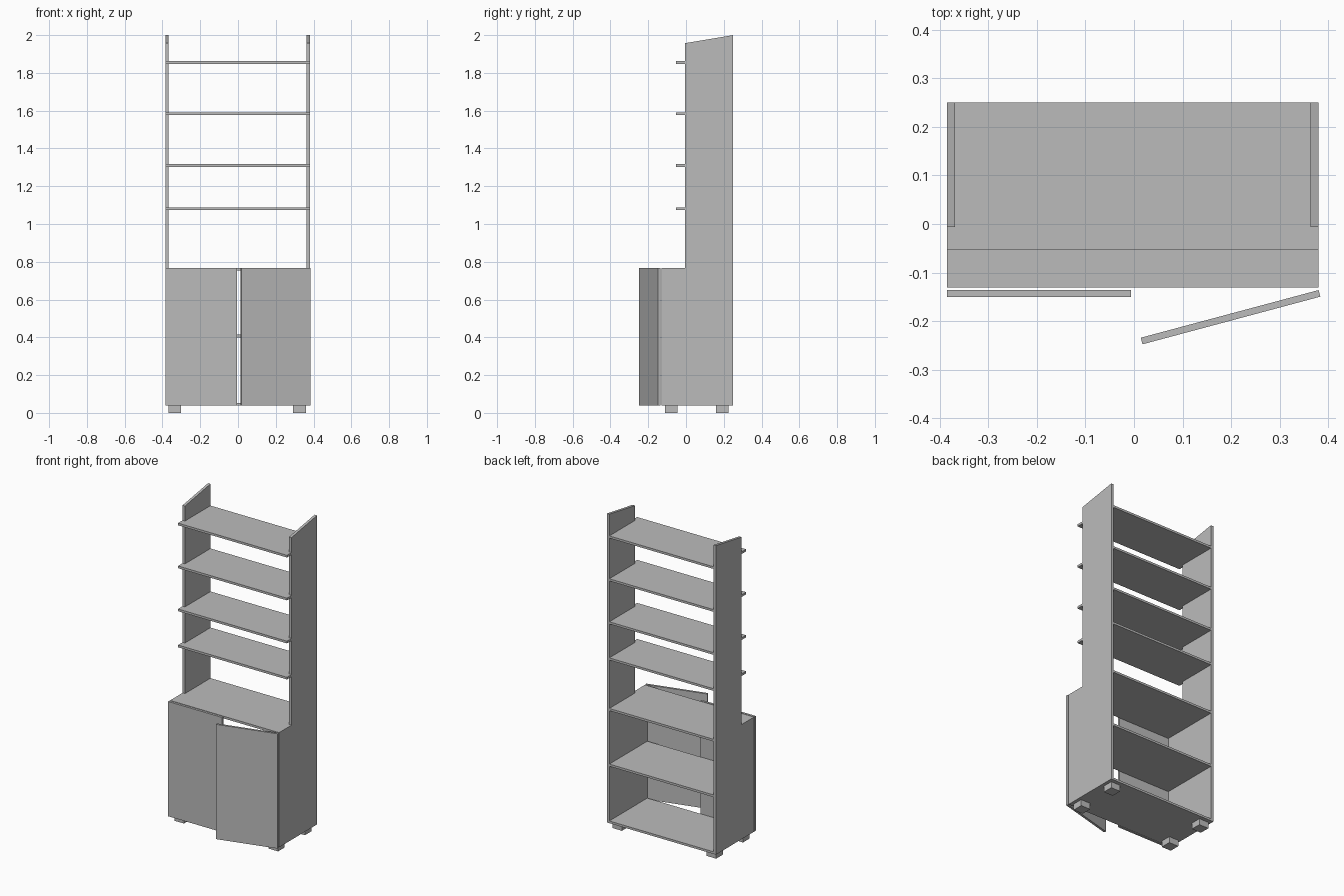
import bpy
import bmesh
from mathutils import Matrix, Vector
from math import radians

cube = bpy.data.objects.get("Cube")
if cube:
    bpy.data.objects.remove(cube, do_unlink=True)

grey = bpy.data.materials.new("light grey board")
grey.use_nodes = True
colour = (0.5, 0.5, 0.5, 1)
grey.diffuse_color = colour
grey.node_tree.nodes["Principled BSDF"].inputs["Base Color"].default_value = colour

LEFT, RIGHT = 0.38, -0.385          # outer faces of the sides
BACK, FRONT, STEP, NOSE = 0.25, -0.131, -0.006, -0.052
BASE, COUNTER = 0.039, 0.767
PANEL, BOARD = 0.017, 0.014         # thicknesses


def prism(name, outline, direction):
    """Extrude a flat outline along a direction."""
    bm = bmesh.new()
    face = bm.faces.new([bm.verts.new(p) for p in outline])
    new = bmesh.ops.extrude_face_region(bm, geom=[face])["geom"]
    verts = [v for v in new if isinstance(v, bmesh.types.BMVert)]
    bmesh.ops.translate(bm, verts=verts, vec=Vector(direction))
    bmesh.ops.recalc_face_normals(bm, faces=bm.faces)
    mesh = bpy.data.meshes.new(name)
    bm.to_mesh(mesh)
    bm.free()
    mesh.materials.append(grey)
    obj = bpy.data.objects.new(name, mesh)
    bpy.context.collection.objects.link(obj)
    return obj


def board(name, x0, x1, y0, y1, z, height):
    return prism(name, [(x0, y0, z), (x1, y0, z), (x1, y1, z), (x0, y1, z)],
                 (0, 0, height))


# Stepped side panels with a sloping top
profile = [(FRONT, BASE), (BACK, BASE), (BACK, 2.0), (STEP, 1.957),
           (STEP, COUNTER), (FRONT, COUNTER)]
for name, x in (("left_side", LEFT - PANEL), ("right_side", RIGHT)):
    prism(name, [(x, y, z) for y, z in profile], (PANEL, 0, 0))

# Cabinet bottom, inner shelf and counter
inner_l, inner_r = LEFT - PANEL, RIGHT + PANEL
for name, z in (("cabinet_bottom", BASE), ("cabinet_shelf", 0.4),
                ("counter", COUNTER - BOARD)):
    board(name, inner_r, inner_l, FRONT, BACK, z, BOARD)

# Upper shelves, notched so the front lip passes in front of the sides
plan = [(inner_r, BACK), (inner_r, STEP), (RIGHT, STEP), (RIGHT, NOSE),
        (LEFT, NOSE), (LEFT, STEP), (inner_l, STEP), (inner_l, BACK)]
for i, z in enumerate((1.074, 1.303, 1.576, 1.848), 1):
    prism(f"upper_shelf_{i}", [(x, y, z) for x, y in plan], (0, 0, BOARD))

# Doors: the right one shut, the left one ajar on its outer edge
WIDTH = 0.379
board("right_door", RIGHT, RIGHT + WIDTH, -0.15, -0.136, BASE, COUNTER - BASE)
door = board("left_door", -WIDTH, 0, -BOARD, 0, 0, COUNTER - BASE)
door.matrix_world = (Matrix.Translation((LEFT, -0.136, BASE))
                     @ Matrix.Rotation(radians(15), 4, "Z"))

# Feet
FOOT = 0.067
for side, x in (("left", 0.292), ("right", -0.369)):
    for end, y in (("front", -0.111), ("back", 0.158)):
        board(f"{end}_{side}_foot", x, x + FOOT, y, y + FOOT, 0, BASE)
